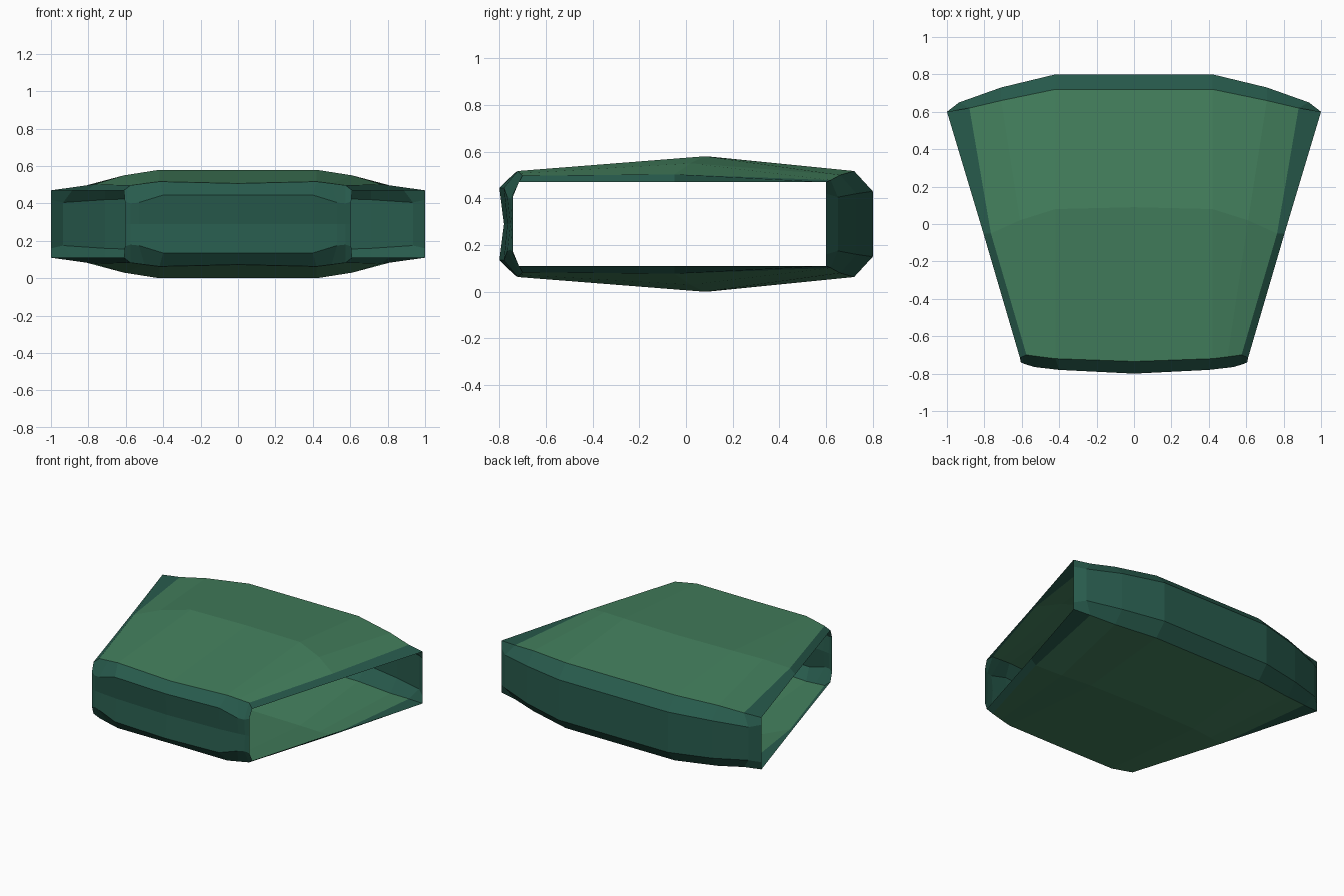
import bpy, bmesh

if "Cube" in bpy.data.objects:
    bpy.data.objects.remove(bpy.data.objects["Cube"])

MID = 0.29  # half height: the shell is symmetric about this level

def material(name, rgb):
    m = bpy.data.materials.new(name)
    m.diffuse_color = (*rgb, 1)
    m.use_nodes = True
    m.node_tree.nodes["Principled BSDF"].inputs["Base Color"].default_value = m.diffuse_color
    return m

# Quarter profile: rows run front-middle -> up and over -> back-middle,
# columns run from the centre line out to the open side rim
rows = [
    [(0, -.78, .29), (.40, -.765, .29), (.53, -.752, .29), (.575, -.745, .29), (.605, -.74, .29)],
    [(0, -.80, .445), (.40, -.78, .445), (.53, -.765, .405), (.575, -.752, .40), (.605, -.74, .41)],
    [(0, -.735, .507), (.42, -.72, .517), (.50, -.71, .507), (.575, -.70, .497), (.61, -.715, .47)],
    [(0, .09, .58), (.42, .08, .58), (.61, .02, .55), (.765, -.05, .503), (.805, -.05, .47)],
    [(0, .72, .517), (.42, .72, .517), (.71, .66, .50), (.88, .62, .478), (1, .60, .47)],
    [(0, .80, .43), (.42, .80, .43), (.71, .73, .42), (.935, .65, .405), (1, .60, .42)],
    [(0, .80, .29), (.42, .80, .29), (.71, .73, .29), (.935, .65, .29), (1, .60, .29)],
]

# Open-sided shell, one quarter
bm = bmesh.new()
grid = [[bm.verts.new((x, y, z - MID)) for x, y, z in r] for r in rows]
for i in range(len(grid) - 1):
    for j in range(4):
        f = bm.faces.new((grid[i][j], grid[i][j + 1], grid[i + 1][j + 1], grid[i + 1][j]))
        # broad panels are green, the rims and end walls dark
        f.material_index = 0 if i in (2, 3) and j < 3 else 1

mesh = bpy.data.meshes.new("tapered_shell")
bm.to_mesh(mesh)
bm.free()
mesh.materials.append(material("leaf green", (.056, .212, .109)))
mesh.materials.append(material("dark teal", (.021, .105, .074)))
shell = bpy.data.objects.new("tapered_shell", mesh)
shell.location.z = MID
bpy.context.collection.objects.link(shell)

# Mirror left-right and top-bottom
mirror = shell.modifiers.new("Mirror", 'MIRROR')
mirror.use_axis = (True, False, True)
mirror.merge_threshold = 0.0005
